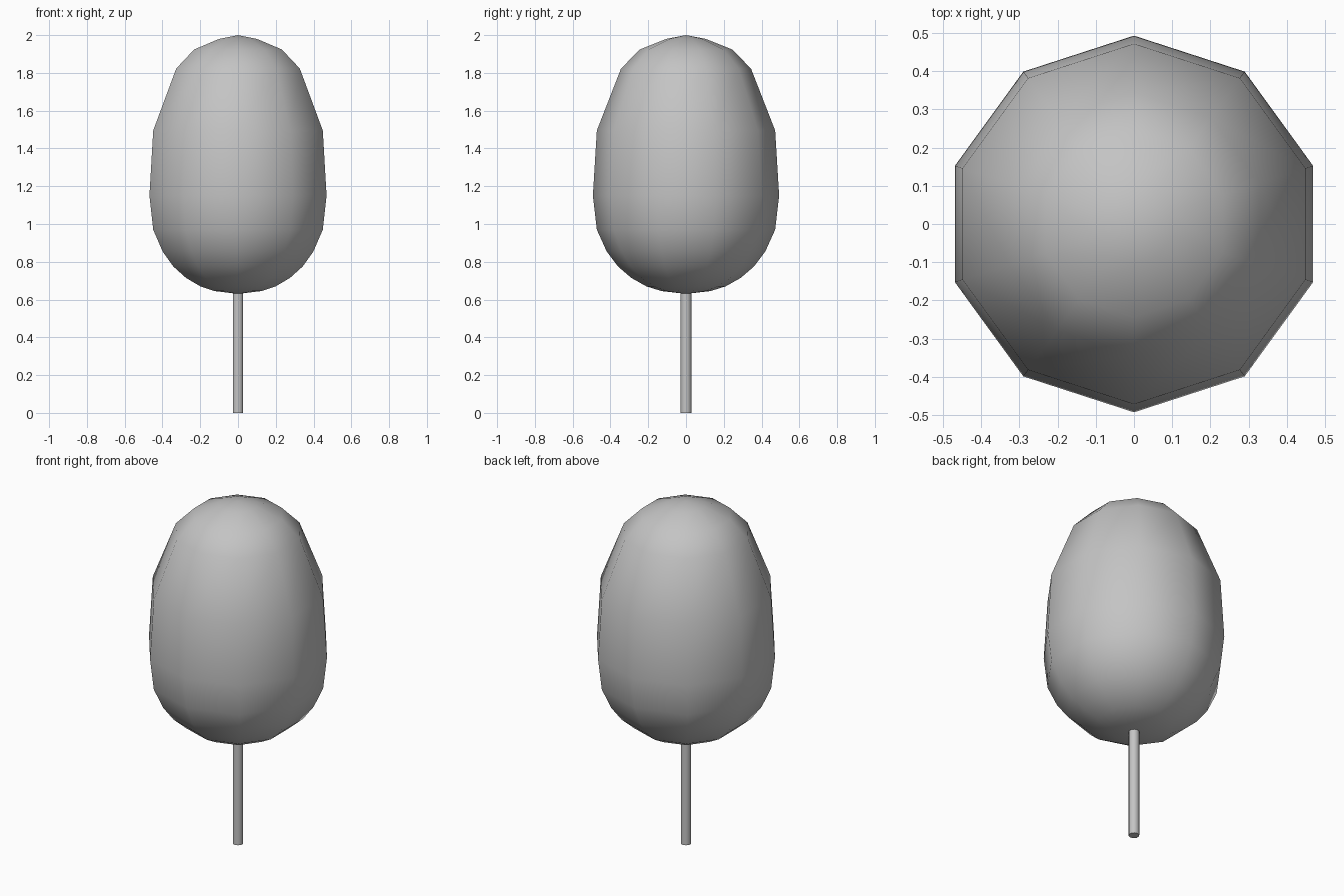
import bpy
import bmesh
from math import cos, sin, pi

cube = bpy.data.objects.get("Cube")
if cube:
    bpy.data.objects.remove(cube, do_unlink=True)

SIDES = 10

grey = bpy.data.materials.new("plain grey")
grey.use_nodes = True
colour = (0.55, 0.55, 0.55, 1)
grey.diffuse_color = colour
grey.node_tree.nodes["Principled BSDF"].inputs["Base Color"].default_value = colour


def lathe(name, profile, smooth_angle):
    """Turn (radius, height) points around z; zero radius makes a pole."""
    bm = bmesh.new()
    rings = []
    for r, z in profile:
        count = SIDES if r > 0 else 1
        angles = [pi / 2 + 2 * pi * i / SIDES for i in range(count)]
        rings.append([bm.verts.new((r * cos(a), r * sin(a), z)) for a in angles])
    for low, high in zip(rings, rings[1:]):
        for i in range(SIDES):
            j = (i + 1) % SIDES
            corners = [low[i % len(low)], low[j % len(low)],
                       high[j % len(high)], high[i % len(high)]]
            bm.faces.new(list(dict.fromkeys(corners)))
    bmesh.ops.recalc_face_normals(bm, faces=bm.faces)
    mesh = bpy.data.meshes.new(name)
    bm.to_mesh(mesh)
    bm.free()
    mesh.materials.append(grey)
    obj = bpy.data.objects.new(name, mesh)
    bpy.context.collection.objects.link(obj)
    bpy.ops.object.select_all(action='DESELECT')
    obj.select_set(True)
    bpy.context.view_layer.objects.active = obj
    bpy.ops.object.shade_smooth_by_angle(angle=smooth_angle)
    return obj


# Rounded crown, widest below its middle
lathe("foliage", [
    (0, 0.63), (0.13, 0.645), (0.21, 0.67), (0.29, 0.715), (0.36, 0.775),
    (0.42, 0.855), (0.472, 0.97), (0.493, 1.15), (0.472, 1.495),
    (0.344, 1.823), (0.244, 1.924), (0.105, 1.98), (0, 2.0)], pi)

# Thin straight trunk with flat ends
lathe("trunk", [(0, 0), (0.029, 0), (0.029, 0.7), (0, 0.7)], pi / 4)
